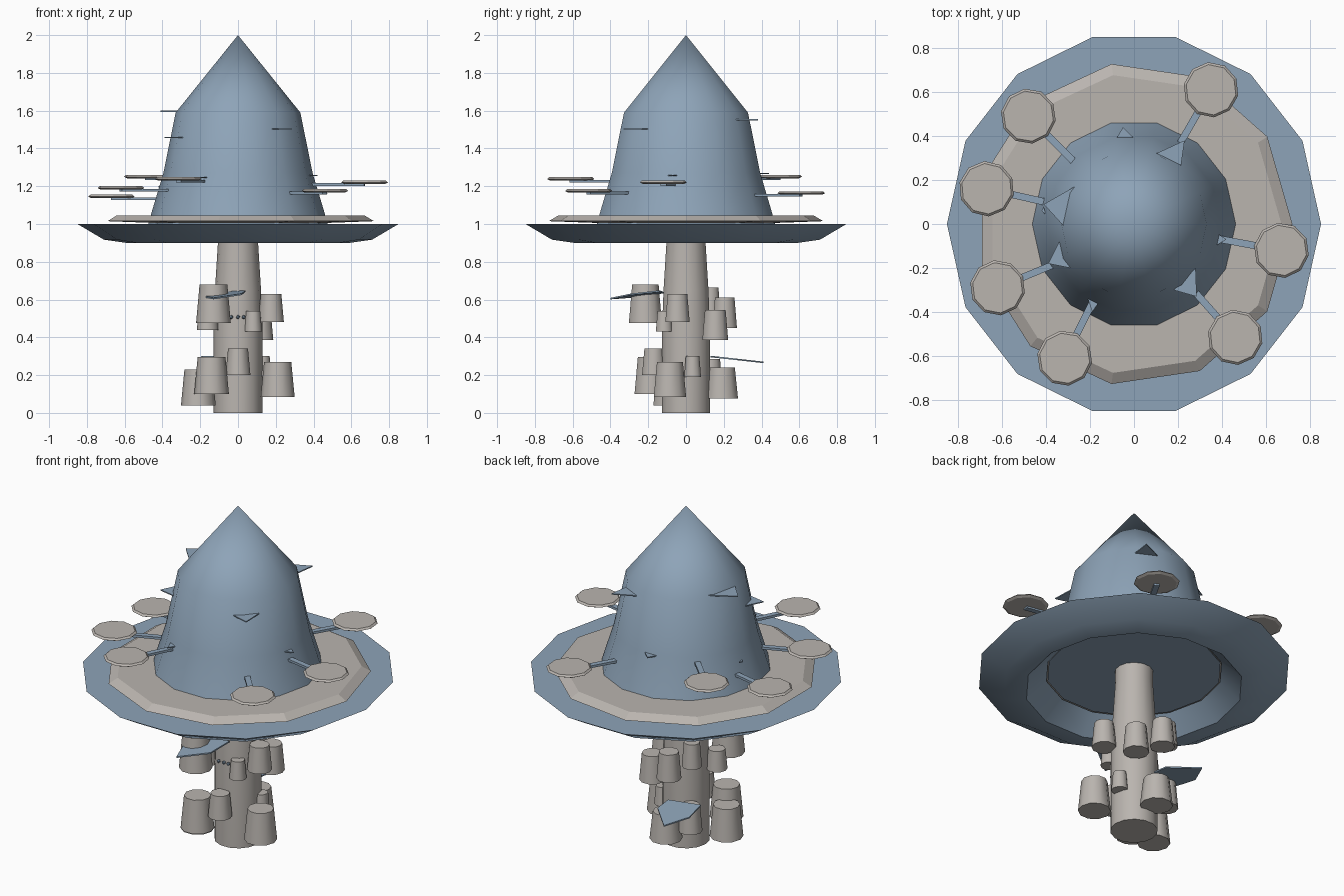
import bpy, bmesh, math
from mathutils import Vector

if "Cube" in bpy.data.objects:
    bpy.data.objects.remove(bpy.data.objects["Cube"])


def material(name, rgb):
    m = bpy.data.materials.new(name)
    m.diffuse_color = (*rgb, 1)
    m.use_nodes = True
    m.node_tree.nodes["Principled BSDF"].inputs["Base Color"].default_value = m.diffuse_color
    return m


BLUE = material("dusty_blue", (0.27, 0.37, 0.48))
STONE = material("warm_grey", (0.49, 0.46, 0.43))


def finish(name, bm, mat, smooth=None):
    bmesh.ops.recalc_face_normals(bm, faces=bm.faces)
    me = bpy.data.meshes.new(name)
    bm.to_mesh(me)
    bm.free()
    me.materials.append(mat)
    ob = bpy.data.objects.new(name, me)
    bpy.context.collection.objects.link(ob)
    if smooth:
        bpy.ops.object.select_all(action='DESELECT')
        bpy.context.view_layer.objects.active = ob
        ob.select_set(True)
        bpy.ops.object.shade_smooth_by_angle(angle=math.radians(smooth))
    return ob


def lathe(name, profile, sides, mat, at=(0, 0, 0), sy=1.0, closed=False, smooth=None, turn=0.0):
    """Revolve (radius, z) points; ends are capped unless the profile is a closed loop."""
    bm = bmesh.new()
    rings = []
    for r, z in profile:
        if r == 0:
            rings.append([bm.verts.new((at[0], at[1], at[2] + z))] * sides)
            continue
        ring = []
        for i in range(sides):
            a = turn + math.tau * i / sides
            ring.append(bm.verts.new((at[0] + r * math.cos(a), at[1] + r * sy * math.sin(a), at[2] + z)))
        rings.append(ring)
    pairs = list(zip(rings, rings[1:]))
    if closed:
        pairs.append((rings[-1], rings[0]))
    for lo, hi in pairs:
        for i in range(sides):
            j = (i + 1) % sides
            bm.faces.new(list(dict.fromkeys((lo[i], lo[j], hi[j], hi[i]))))
    if not closed:
        for ring in (rings[0], rings[-1]):
            if ring[0] is not ring[1]:
                bm.faces.new(ring)
    return finish(name, bm, mat, smooth)


def plate(name, points, thick, mat):
    """Thin flat polygon extruded downward."""
    bm = bmesh.new()
    top = [bm.verts.new(p) for p in points]
    low = [bm.verts.new((p[0], p[1], p[2] - thick)) for p in points]
    bm.faces.new(top)
    bm.faces.new(low[::-1])
    for i in range(len(top)):
        j = (i + 1) % len(top)
        bm.faces.new((top[i], low[i], low[j], top[j]))
    return finish(name, bm, mat)


# Cap, brim with hollow underside, and pale ring on the brim
lathe("cap", [(0.475, 1.0), (0.455, 1.07), (0.395, 1.27), (0.33, 1.59), (0, 2.0)],
      14, BLUE, sy=1.02, smooth=35)
lathe("brim", [(0.48, 1.0), (0.85, 1.0), (0.71, 0.917), (0.59, 0.9)],
      14, BLUE, sy=1.025, closed=True, smooth=35)
lathe("brim_ring", [(0.45, 1.005), (0.72, 1.015), (0.67, 1.045), (0.45, 1.045)],
      11, STONE, sy=1.02, closed=True)

# Central stalk
lathe("stalk", [(0.13, 0), (0.13, 0.45), (0.122, 0.65), (0.105, 0.92), (0.105, 1.0)],
      14, STONE, smooth=35)

# Tapered cups round the stalk: x, y, bottom, top, radius
cups = [(-0.21, -0.085, 0.04, 0.23, 0.092), (-0.14, -0.185, 0.10, 0.295, 0.092),
        (0.0, -0.17, 0.20, 0.34, 0.066), (0.21, -0.085, 0.085, 0.27, 0.09),
        (0.13, 0.035, 0.19, 0.30, 0.047), (0.0, 0.19, 0.075, 0.24, 0.09),
        (-0.12, 0.13, 0.13, 0.285, 0.066),
        (-0.13, -0.215, 0.475, 0.68, 0.092), (-0.16, -0.065, 0.44, 0.56, 0.058),
        (0.08, -0.115, 0.43, 0.54, 0.047), (0.175, -0.045, 0.48, 0.63, 0.068),
        (0.115, 0.155, 0.385, 0.545, 0.072), (-0.03, 0.205, 0.45, 0.61, 0.068),
        (-0.13, 0.13, 0.52, 0.665, 0.055)]
for x, y, z0, z1, r in cups:
    lathe("cup", [(r, 0), (r * 0.8, z1 - z0)], 10, STONE, at=(x, y, z0), smooth=40)

# Two leaf plates on the stalk, each on a tilted plane
upper = [(0.04, -0.14), (-0.08, -0.12), (-0.19, -0.22), (-0.13, -0.40), (0.02, -0.29)]
lower = [(0.0, 0.17), (0.0, 0.27), (-0.14, 0.41), (-0.21, 0.27), (-0.19, 0.13)]
plate("upper_leaf", [(x, y, 0.627 + 0.08 * (x + 0.08) + 0.1 * (y + 0.26)) for x, y in upper], 0.008, BLUE)
plate("lower_leaf", [(x, y, 0.288 - 0.11 * (y - 0.26)) for x, y in lower], 0.008, BLUE)

# Small beads on the front of the stalk
for x in (-0.035, 0.0, 0.03):
    bm = bmesh.new()
    bmesh.ops.create_icosphere(bm, subdivisions=1, radius=0.011)
    bmesh.ops.translate(bm, verts=bm.verts, vec=(x, -0.135, 0.507))
    finish("bead", bm, BLUE)

# Floating discs on bars: x, y, disc height, bar's inner end
discs = [(-0.48, 0.49, 1.25, -0.27, 0.28), (-0.67, 0.16, 1.145, -0.36, 0.09),
         (-0.62, -0.29, 1.19, -0.32, -0.165), (-0.315, -0.61, 1.238, -0.19, -0.36),
         (0.46, -0.515, 1.175, 0.26, -0.29), (0.67, -0.12, 1.22, 0.37, -0.065),
         (0.35, 0.61, 1.163, 0.2, 0.35)]
for x, y, z, ix, iy in discs:
    lathe("disc", [(0.11, -0.008), (0.126, 0), (0.115, 0.01)], 10, STONE, at=(x, y, z),
          turn=math.atan2(y, x))
    a, b = Vector((x, y, z - 0.004)), Vector((ix, iy, z - 0.004))
    side = (b - a).cross(Vector((0, 0, 1))).normalized() * 0.016
    plate("disc_bar", [a - side, a + side, b + side, b - side], 0.014, BLUE)

# Small triangular fins on the cap: height, then three corners
fins = [(1.60, (-0.27, 0.17), (-0.41, 0.09), (-0.31, -0.02)),
        (1.555, (0.10, 0.32), (0.23, 0.38), (0.21, 0.24)),
        (1.505, (0.18, -0.30), (0.28, -0.20), (0.285, -0.33)),
        (1.46, (-0.29, -0.20), (-0.34, -0.08), (-0.39, -0.18)),
        (1.26, (0.36, -0.03), (0.42, -0.07), (0.37, -0.10)),
        (1.25, (-0.21, -0.34), (-0.155, -0.35), (-0.19, -0.40)),
        (1.27, (-0.05, 0.44), (-0.08, 0.39), (0.0, 0.39)),
        (1.20, (-0.42, 0.06), (-0.40, 0.04), (-0.41, 0.08))]
for z, *tri in fins:
    plate("fin", [(x, y, z) for x, y in tri], 0.006, BLUE)
